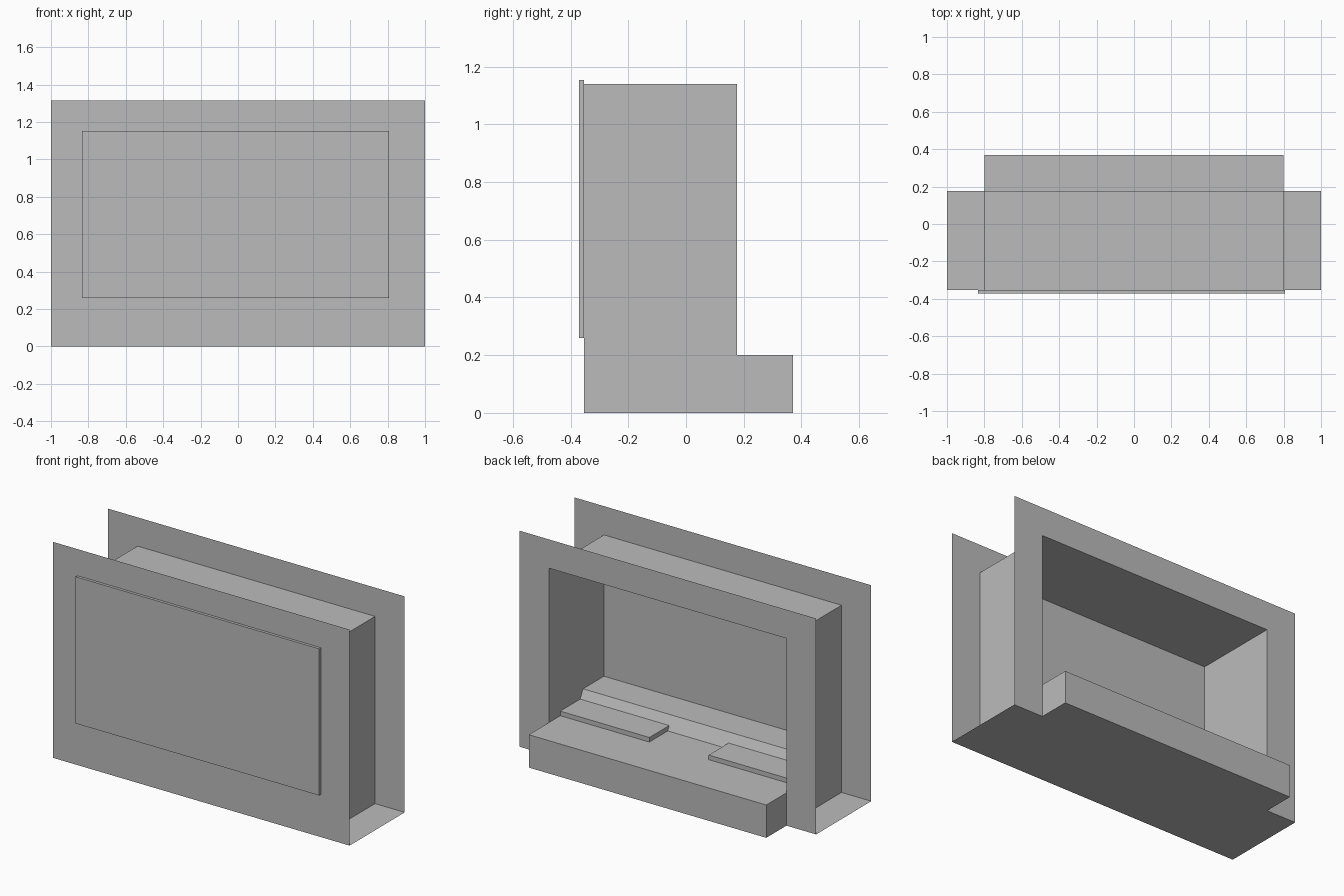
import bpy
import bmesh

cube = bpy.data.objects.get("Cube")
if cube:
    bpy.data.objects.remove(cube, do_unlink=True)

grey = bpy.data.materials.new("plain grey")
grey.use_nodes = True
colour = (0.5, 0.5, 0.5, 1)
grey.diffuse_color = colour
grey.node_tree.nodes["Principled BSDF"].inputs["Base Color"].default_value = colour

# Main dimensions
W, H = 1.0, 1.315            # half width and height of the outer sheets
IN, TOP = 0.8, 1.14          # half width and top of the inner box
FRONT, BACK, STEP = -0.354, 0.176, 0.37
FLOOR, LEDGE = 0.2, 0.28


def finish(name, bm):
    mesh = bpy.data.meshes.new(name)
    bm.to_mesh(mesh)
    bm.free()
    mesh.materials.append(grey)
    obj = bpy.data.objects.new(name, mesh)
    bpy.context.collection.objects.link(obj)
    return obj


def sheet(name, points):
    bm = bmesh.new()
    bm.faces.new([bm.verts.new(p) for p in points])
    return finish(name, bm)


def prism(name, profile, x0, x1):
    """Extrude a (y, z) profile from x0 to x1."""
    bm = bmesh.new()
    face = bm.faces.new([bm.verts.new((x0, y, z)) for y, z in profile])
    new = bmesh.ops.extrude_face_region(bm, geom=[face])["geom"]
    verts = [v for v in new if isinstance(v, bmesh.types.BMVert)]
    bmesh.ops.translate(bm, verts=verts, vec=(x1 - x0, 0, 0))
    bmesh.ops.recalc_face_normals(bm, faces=bm.faces)
    return finish(name, bm)


def block(name, x0, x1, y0, y1, z0, z1):
    return prism(name, [(y0, z0), (y1, z0), (y1, z1), (y0, z1)], x0, x1)


# Thin outer sheets: solid front, and a back frame around the opening
sheet("front_sheet", [(-W, FRONT, 0), (W, FRONT, 0), (W, FRONT, H), (-W, FRONT, H)])
outline = [(W, 0), (IN, 0), (IN, TOP), (-IN, TOP), (-IN, 0), (-W, 0), (-W, H), (W, H)]
sheet("back_frame", [(x, BACK, z) for x, z in outline])

# Recess roof, side walls and the low strips outside them
sheet("recess_roof", [(-IN, FRONT, TOP), (IN, FRONT, TOP), (IN, BACK, TOP), (-IN, BACK, TOP)])
for side, s in (("left", 1), ("right", -1)):
    x = s * IN
    wall = [(FRONT, FLOOR), (BACK, FLOOR), (BACK, TOP), (FRONT, TOP)]
    sheet(side + "_wall", [(x, y, z) for y, z in wall][::s])
    strip = [(x, FRONT), (s * W, FRONT), (s * W, BACK), (x, BACK)]
    sheet(side + "_ground_strip", [(px, y, 0) for px, y in strip][::s])
    # Low pad on the recess floor
    block(side + "_floor_pad", *sorted((s * 0.2, x)), -0.124, 0.067, FLOOR, 0.228)

# Base with a step at the back and a sloped ledge inside
prism("base", [(FRONT + 0.001, 0), (STEP, 0), (STEP, FLOOR), (-0.11, FLOOR),
               (-0.152, LEDGE), (FRONT + 0.001, LEDGE)], -IN, IN)

# Raised panel on the front
block("front_panel", -0.834, 0.807, -0.371, FRONT, 0.26, 1.153)
